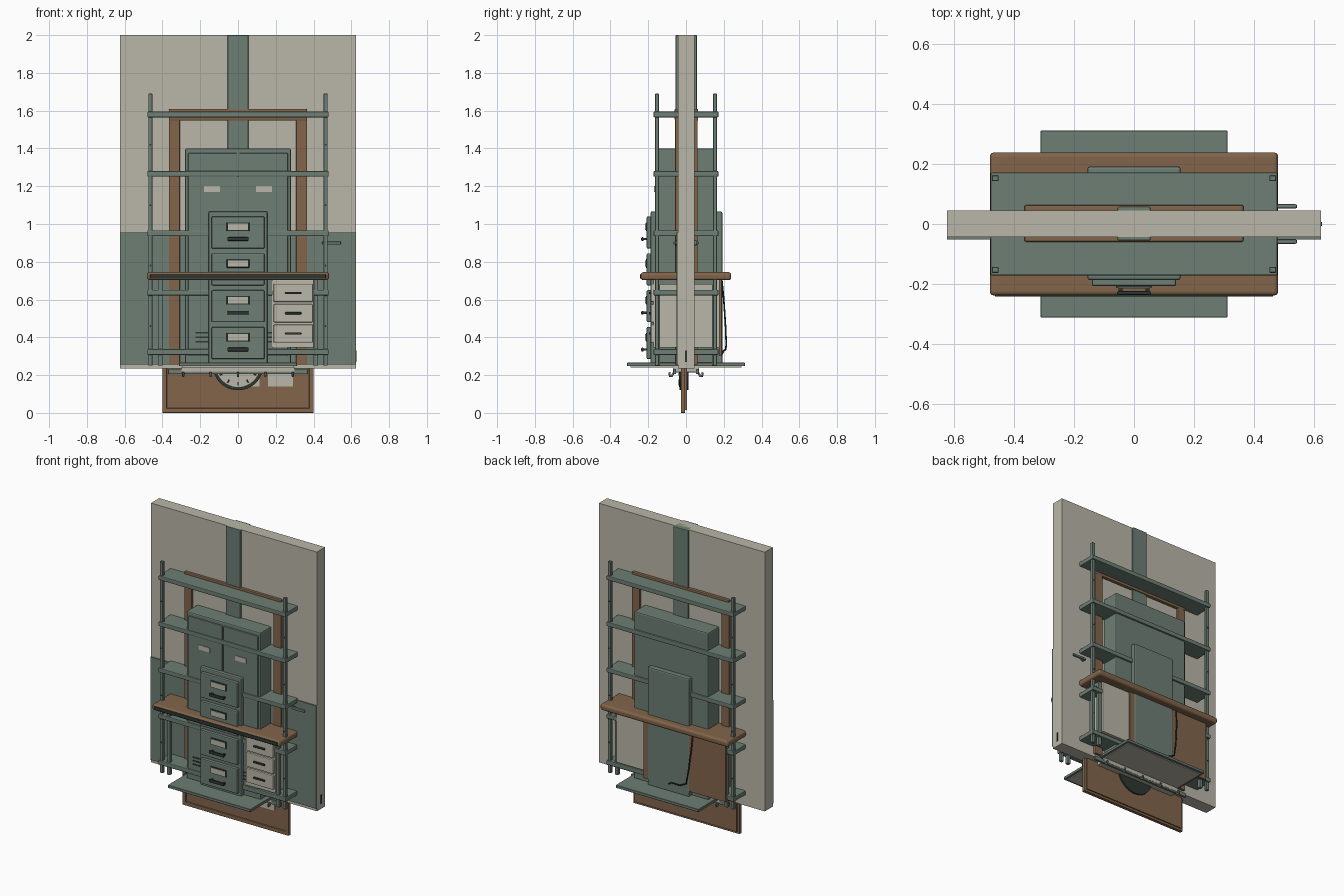
import bpy, math
from mathutils import Vector

if "Cube" in bpy.data.objects:
    bpy.data.objects.remove(bpy.data.objects["Cube"])


def material(name, r, g, b):
    m = bpy.data.materials.new(name)
    lin = [((c / 255 + 0.055) / 1.055) ** 2.4 for c in (r, g, b)]
    m.diffuse_color = (*lin, 1)
    m.use_nodes = True
    m.node_tree.nodes["Principled BSDF"].inputs["Base Color"].default_value = m.diffuse_color
    return m


BEIGE = material("beige", 186, 183, 169)
GREEN = material("grey_green", 109, 126, 116)
BROWN = material("wood_brown", 130, 101, 75)
DARK = material("dark_green", 46, 55, 50)


def finish(ob, name, mat, bevel=0.0, segments=2):
    ob.name = name
    ob.data.materials.append(mat)
    if bevel:
        b = ob.modifiers.new("bevel", 'BEVEL')
        b.width, b.segments = bevel, segments
    return ob


def box(name, x, y, z, mat, bevel=0.0, segments=2):
    """Box from (min, max) pairs on each axis."""
    bpy.ops.mesh.primitive_cube_add(size=1)
    ob = bpy.context.object
    lo, hi = Vector((x[0], y[0], z[0])), Vector((x[1], y[1], z[1]))
    for v in ob.data.vertices:
        v.co = (lo + hi) / 2 + Vector(a * b for a, b in zip(v.co, hi - lo))
    return finish(ob, name, mat, bevel, segments)


def disc(name, x, y, z, radius, mat, sides=48):
    """Cylinder along y, y given as a (min, max) pair."""
    bpy.ops.mesh.primitive_cylinder_add(vertices=sides, radius=radius, depth=y[1] - y[0],
                                        location=(x, (y[0] + y[1]) / 2, z),
                                        rotation=(math.pi / 2, 0, 0))
    ob = finish(bpy.context.object, name, mat)
    bpy.ops.object.shade_smooth_by_angle()
    return ob


def tube(name, points, radius, mat):
    cu = bpy.data.curves.new(name, 'CURVE')
    cu.dimensions = '3D'
    cu.bevel_depth, cu.bevel_resolution, cu.use_fill_caps = radius, 2, True
    sp = cu.splines.new('POLY')
    sp.points.add(len(points) - 1)
    for p, co in zip(sp.points, points):
        p.co = (*co, 1)
    ob = bpy.data.objects.new(name, cu)
    bpy.context.collection.objects.link(ob)
    cu.materials.append(mat)
    return ob


# Wall, wainscot and column
box("wall", (-.625, .625), (-.043, .045), (.235, 2), BEIGE)
box("wainscot", (-.625, .625), (-.051, -.043), (.255, .955), GREEN)
box("column", (-.055, .055), (-.055, .058), (.25, 2), GREEN, .004)
box("latch_plate", (.62, .628), (-.006, .006), (.27, .33), DARK)

# Door frame on both wall sides
for s in (-1, 1):
    box("door_jamb", sorted((s * .308, s * .366)), (-.058, .062), (.255, 1.56), BROWN, .004)
box("door_header", (-.366, .366), (-.06, .064), (1.547, 1.61), BROWN, .006)

# Door levers
for s in (-1, 1):
    disc("lever_rose", .46, sorted((s * .04, s * .056)), .9, .014, GREEN, 20)
    box("door_lever", (.445, .545), sorted((s * .052, s * .066)), (.891, .907), GREEN, .005)

# Two-door locker
box("locker_body", (-.28, .28), (-.157, .16), (.26, 1.4), GREEN, .008)
for s in (-1, 1):
    box("locker_door", sorted((s * .004, s * .264)), (-.165, -.15), (.3, 1.375), GREEN, .004)
    box("locker_label", sorted((s * .095, s * .18)), (-.169, -.16), (1.17, 1.202), BEIGE)
    for k in range(3):
        box("locker_vent", sorted((s * .155, s * .225)), (-.168, -.16),
            (.372 + k * .024, .38 + k * .024), DARK)

# Filing cabinet with four drawers
box("filing_cabinet_body", (-.156, .156), (-.187, .192), (.26, 1.067), GREEN, .008)
for k in range(4):
    z = .37 + k * .195
    box("filing_drawer", (-.14, .14), (-.208, -.18), (z - .085, z + .085), GREEN, .006)
    box("label_holder", (-.06, .06), (-.213, -.205), (z + .008, z + .054), DARK, .002)
    box("label_card", (-.053, .053), (-.216, -.21), (z + .014, z + .048), BEIGE)
    box("drawer_pull", (-.056, .056), (-.237, -.224), (z - .045, z - .025), DARK, .005)
    for s in (-1, 1):
        box("pull_stem", (s * .045 - .006, s * .045 + .006), (-.23, -.2),
            (z - .041, z - .029), DARK)

# Open shelving rack
for sx in (-1, 1):
    for sy in (-1, 1):
        box("rack_post", (sx * .464 - .011, sx * .464 + .011),
            (sy * .153 - .01, sy * .153 + .01), (.25, 1.69), GREEN, .002, 1)
        for k in range(8):
            z = .46 + .16 * k
            disc("post_hole", sx * .464, sorted((sy * .16, sy * .1645)), z, .005, DARK, 10)
for k in range(5):
    z = .322 + k * .3145
    box("rack_shelf", (-.48, .48), (-.172, .172), (z - .015, z + .015), GREEN, .005)

# Desk
box("desk_top", (-.482, .482), (-.239, .239), (.703, .745), BROWN, .014, 3)
box("desk_edge_strip", (-.465, .465), (-.243, -.235), (.711, .735), DARK, .003)
box("modesty_panel", (-.43, .19), (.174, .188), (.3, .705), BROWN)
for sx in (-1, 1):
    for sy in (-1, 1):
        box("desk_leg", (sx * .412 - .012, sx * .412 + .012),
            (sy * .15 - .012, sy * .15 + .012), (.25, .71), GREEN, .003)
    box("desk_foot_rail", (sx * .412 - .012, sx * .412 + .012), (-.15, .15), (.68, .704), GREEN)

# Desk drawer pedestal
box("pedestal_body", (.18, .402), (-.172, .178), (.345, .704), BEIGE, .004)
for k in range(3):
    z = .42 + k * .1075
    box("pedestal_drawer", (.188, .396), (-.186, -.165), (z - .048, z + .048), BEIGE, .005)
    box("pedestal_pull", (.25, .335), (-.196, -.184), (z - .006, z + .006), DARK, .003)

# Loose cable at the back of the desk
tube("cable", [(-.185, .19, .7), (-.18, .2, .6), (-.165, .21, .45), (-.15, .213, .36),
               (-.1, .21, .335), (-.03, .2, .33), (.0, .19, .31)], .0045, DARK)

# Square light panel with pale underside
box("light_panel", (-.312, .312), (-.312, .312), (.247, .266), GREEN, .002, 1)
box("light_diffuser", (-.295, .295), (-.295, .295), (.241, .249), BEIGE)

# Hook rails under the panel
box("rail_mount", (-.3, .3), (-.07, .07), (.215, .243), BEIGE, .003)
for s in (-1, 1):
    box("hook_rail", (-.37, .37), sorted((s * .052, s * .068)), (.205, .232), GREEN, .003)
    for k in range(5):
        x = -.29 + k * .145
        tube("coat_hook", [(x, s * .06, .22), (x, s * .075, .195), (x, s * .086, .195),
                           (x, s * .088, .215)], .006, GREEN)

# Pin board with frame and papers
box("board_panel", (-.385, .385), (-.018, .004), (.015, .49), BROWN)
for z in (0, .475):
    box("board_rail", (-.4, .4), (-.027, -.004), (z, z + .025), BROWN, .003)
for s in (-1, 1):
    box("board_stile", sorted((s * .377, s * .4)), (-.027, -.004), (0, .5), BROWN, .003)
box("pinned_paper", (.16, .29), (-.022, -.017), (.14, .22), BEIGE)
box("pinned_note", (.07, .115), (-.021, -.017), (.14, .21), BEIGE)

# Round clock with hour ticks and hands
disc("clock_case", 0, (-.034, .014), .255, .135, DARK)
disc("clock_face", 0, (-.038, -.03), .255, .118, BEIGE)
for k in range(12):
    a = k * math.pi / 6
    p = [(r * math.sin(a), -.038, .255 + r * math.cos(a)) for r in (.092, .111)]
    tube("clock_tick", p, .003, DARK)
tube("hour_hand", [(0, -.04, .255), (-.05, -.04, .29)], .003, DARK)
tube("minute_hand", [(0, -.04, .255), (.06, -.04, .32)], .003, DARK)
